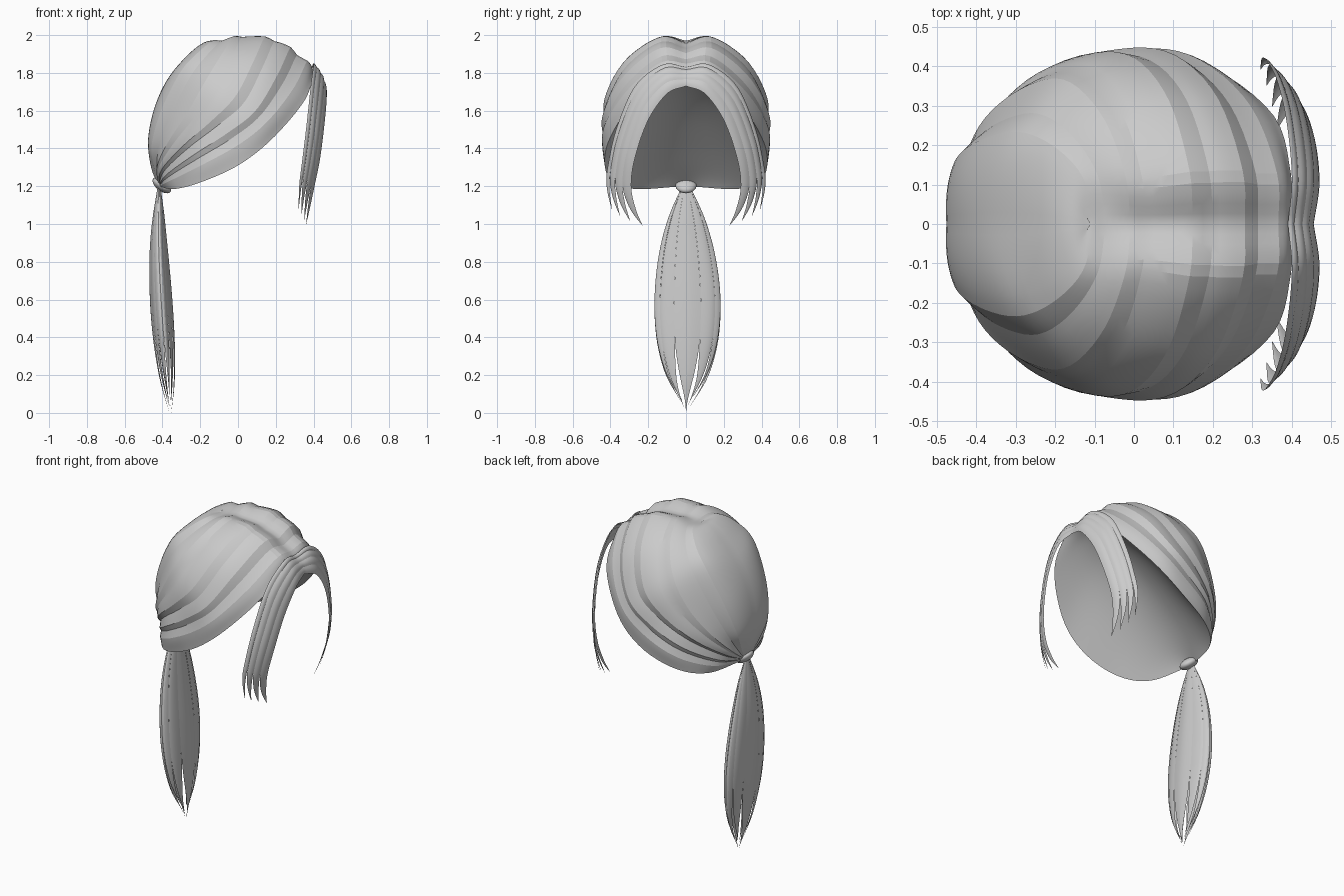
import bpy, bmesh, math
from mathutils import Vector

cube = bpy.data.objects.get("Cube")
if cube:
    bpy.data.objects.remove(cube, do_unlink=True)

hair = bpy.data.materials.new("hair grey")
hair.use_nodes = True
hair.diffuse_color = (0.6, 0.6, 0.6, 1)
shader = next(n for n in hair.node_tree.nodes if n.type == 'BSDF_PRINCIPLED')
shader.inputs["Base Color"].default_value = hair.diffuse_color
shader.inputs["Roughness"].default_value = 0.7


def spline(points, t):
    """Smooth curve through the points, t from 0 to 1."""
    last = len(points) - 1
    s = max(0.0, min(t, 1.0)) * last
    i = min(int(s), last - 1)
    f = s - i
    p1, p2 = points[i], points[i + 1]
    p0 = points[i - 1] if i > 0 else p1 * 2 - p2
    p3 = points[i + 2] if i + 2 <= last else p2 * 2 - p1
    return (p1 * 2 + (p2 - p0) * f + (p0 * 2 - p1 * 5 + p2 * 4 - p3) * f ** 2
            + (p1 * 3 - p0 - p2 * 3 + p3) * f ** 3) / 2


def path(*coords):
    return [Vector(c) for c in coords]


def add_sheets(name, sheets, flip=False, mirror=False, angle=28):
    """One object from several grids of points."""
    bm = bmesh.new()
    for rows in sheets:
        grid = [[bm.verts.new(p) for p in row] for row in rows]
        for a, b in zip(grid, grid[1:]):
            for j in range(len(a) - 1):
                quad = [a[j], b[j], b[j + 1], a[j + 1]]
                bm.faces.new(quad[::-1] if flip else quad)
        verts = [v for row in grid for v in row]
        bmesh.ops.remove_doubles(bm, verts=verts, dist=0.0004)
    mesh = bpy.data.meshes.new(name)
    bm.to_mesh(mesh)
    bm.free()
    obj = bpy.data.objects.new(name, mesh)
    bpy.context.collection.objects.link(obj)
    if mirror:
        mod = obj.modifiers.new("mirror", 'MIRROR')
        mod.use_axis = (False, True, False)
        mod.merge_threshold = 0.0005
    finish(obj, angle)


def finish(obj, angle):
    obj.data.materials.append(hair)
    bpy.ops.object.select_all(action='DESELECT')
    obj.select_set(True)
    bpy.context.view_layer.objects.active = obj
    bpy.ops.object.shade_smooth_by_angle(angle=math.radians(angle))


# Swept-back cap: guide lines run from the parting to the knot
knot = Vector((-.42, .02, 1.2))
back_mid = path((-.1, 0, 1.965), (-.17, 0, 1.965), (-.26, 0, 1.9), (-.37, 0, 1.77),
                (-.44, 0, 1.62), (-.475, 0, 1.45), (-.46, 0, 1.3))
back_edge = path((-.1, 0, 1.965), (-.13, .12, 1.965), (-.21, .2, 1.9), (-.3, .23, 1.8),
                 (-.4, .2, 1.6), (-.45, .15, 1.42), (-.44, .09, 1.3))
crown = path((.03, 0, 1.965), (.02, .12, 1.99), (-.03, .28, 1.9), (-.12, .385, 1.74),
             (-.22, .38, 1.58), (-.34, .3, 1.43), (-.42, .17, 1.3))
side = path((.21, 0, 1.935), (.2, .14, 1.965), (.14, .325, 1.83), (.04, .425, 1.64),
            (-.1, .425, 1.52), (-.26, .36, 1.4), (-.39, .2, 1.28))
temple = path((.36, 0, 1.845), (.355, .13, 1.85), (.285, .3, 1.71), (.15, .415, 1.54),
              (0, .435, 1.42), (-.2, .395, 1.31), (-.36, .24, 1.23))
rim = path((.4, 0, 1.81), (.397, .13, 1.785), (.35, .28, 1.65), (.18, .405, 1.45),
           (0, .43, 1.31), (-.2, .385, 1.22), (-.34, .26, 1.185))
guides = [g + [knot] for g in (back_mid, back_edge, crown, side, temple, rim)]
guides.insert(0, [Vector((p.x, -p.y, p.z)) for p in guides[1]])

# Height of the overlapping locks across the cap
steps = [(0, 0), (1, .008), (1.3, -.008), (1.75, .008), (2, -.002), (2.65, .008),
         (2.95, -.006), (3.4, .009), (3.65, -.004), (4, .009), (5, 0)]
lanes = []
for (u0, h0), (u1, h1) in zip(steps, steps[1:]):
    cuts = max(2, round((u1 - u0) * 8))
    lanes += [(u0 + (u1 - u0) * k / cuts, h0 + (h1 - h0) * k / cuts) for k in range(cuts)]
lanes.append(steps[-1])
head = Vector((-.03, 0, 1.52))
SEG = 36
cap = []
for u, h in lanes:
    row = []
    for j in range(SEG + 1):
        t = j / SEG
        p = spline([spline(g, t) for g in guides], (u + 1) / (len(guides) - 1))
        fade = min(1, (1 - t) * 4) * min(1, .2 * u + t * 4)
        p += (p - head).normalized() * h * fade
        if j == 0 or u == 0:
            p.y = 0
        row.append(p)
    cap.append(row)
add_sheets("hair_cap", [cap], mirror=True, angle=14)

# Shallow hollow underside spanning the opening
roof = path((.395, 0, 1.8), (.36, 0, 1.79), (.29, 0, 1.765), (.15, 0, 1.69), (0, 0, 1.58),
            (-.17, 0, 1.43), (-.31, 0, 1.3), (-.42, 0, 1.2))
under = []
for i in range(17):
    s = i / 8 - 1
    row = []
    for j, p in enumerate(cap[-1]):
        q = spline(roof, j / SEG).lerp(p, s * s)
        q.y = p.y * s
        row.append(q)
    under.append(row)
add_sheets("underside", [under], flip=True)

# Fringe: four pointed locks on each side of the face
inner = path((.455, 0, 1.73), (.47, .1, 1.69), (.46, .2, 1.55), (.435, .27, 1.35),
             (.405, .29, 1.2), (.38, .265, 1.08), (.36, .225, .99))
outer = path((.39, 0, 1.83), (.4, .12, 1.845), (.385, .27, 1.73), (.36, .37, 1.5),
             (.335, .415, 1.3), (.32, .425, 1.2), (.31, .415, 1.09))
bounds = [0, .32, .6, .84, 1]
fringe = []
for v0, v1 in zip(bounds, bounds[1:]):
    rows = []
    for i in range(5):
        w = i / 4
        row = []
        for j in range(33):
            t = j / 32
            taper = 1 - max(0, (t - .66) / .34) ** 1.8
            v = v0 + (v1 - v0) * (.08 + (w - .08) * taper)
            p = spline(inner, t).lerp(spline(outer, t), v)
            out = (p - Vector((0, 0, 1.5))).normalized()
            p += out * (.004 * math.sin(math.pi * w) * taper + .014 * math.sin(math.pi * v))
            if j == 0:
                p.y = 0
            row.append(p)
        rows.append(row)
    fringe.append(rows)
add_sheets("fringe", fringe, flip=True, mirror=True)

# Hair tie: a flattened bead tilted over the knot
bpy.ops.mesh.primitive_uv_sphere_add(segments=24, ring_count=12, radius=1,
                                     location=(-.403, 0, 1.205), rotation=(0, .65, 0))
tie = bpy.context.object
tie.name = "hair_tie"
tie.scale = (.058, .056, .03)
finish(tie, 60)

# Ponytail: pointed locks around a flattened spindle, wide ridged ones front and back
middle = path((-.418, 0, 1.2), (-.42, .004, .9), (-.407, .008, .6), (-.385, .006, .3),
              (-.358, 0, 0))
swell = path((.12, 0, 0), (.5, 0, 0), (.76, 0, 0), (.92, 0, 0), (1, 0, 0),
             (.99, 0, 0), (.87, 0, 0), (.6, 0, 0), (.08, 0, 0))
edges = [-24, 24, 57, 90, 123, 156, 204, 237, 270, 303, 336]
tail = []
for n, (a0, a1) in enumerate(zip(edges, edges[1:])):
    wide = a1 - a0 > 40
    length = 1 if wide else .98 - .012 * (n % 3)
    rows = []
    for i in range(7):
        w = i / 6 - .5
        bulge = .2 * (.5 - abs(w)) if wide else .03 * math.cos(math.pi * w)
        row = []
        for j in range(33):
            t = j / 32
            taper = 1 - max(0, (t - .6) / .4) ** 2.5
            a = math.radians((a0 + a1) / 2 + (a1 - a0) * w * taper)
            r = spline(swell, t).x * (1 + bulge)
            c = spline(middle, t * length)
            row.append(c + Vector((.054 * r * math.cos(a), .172 * r * math.sin(a), 0)))
        rows.append(row)
    tail.append(rows)
add_sheets("ponytail", tail, flip=True, angle=12)
